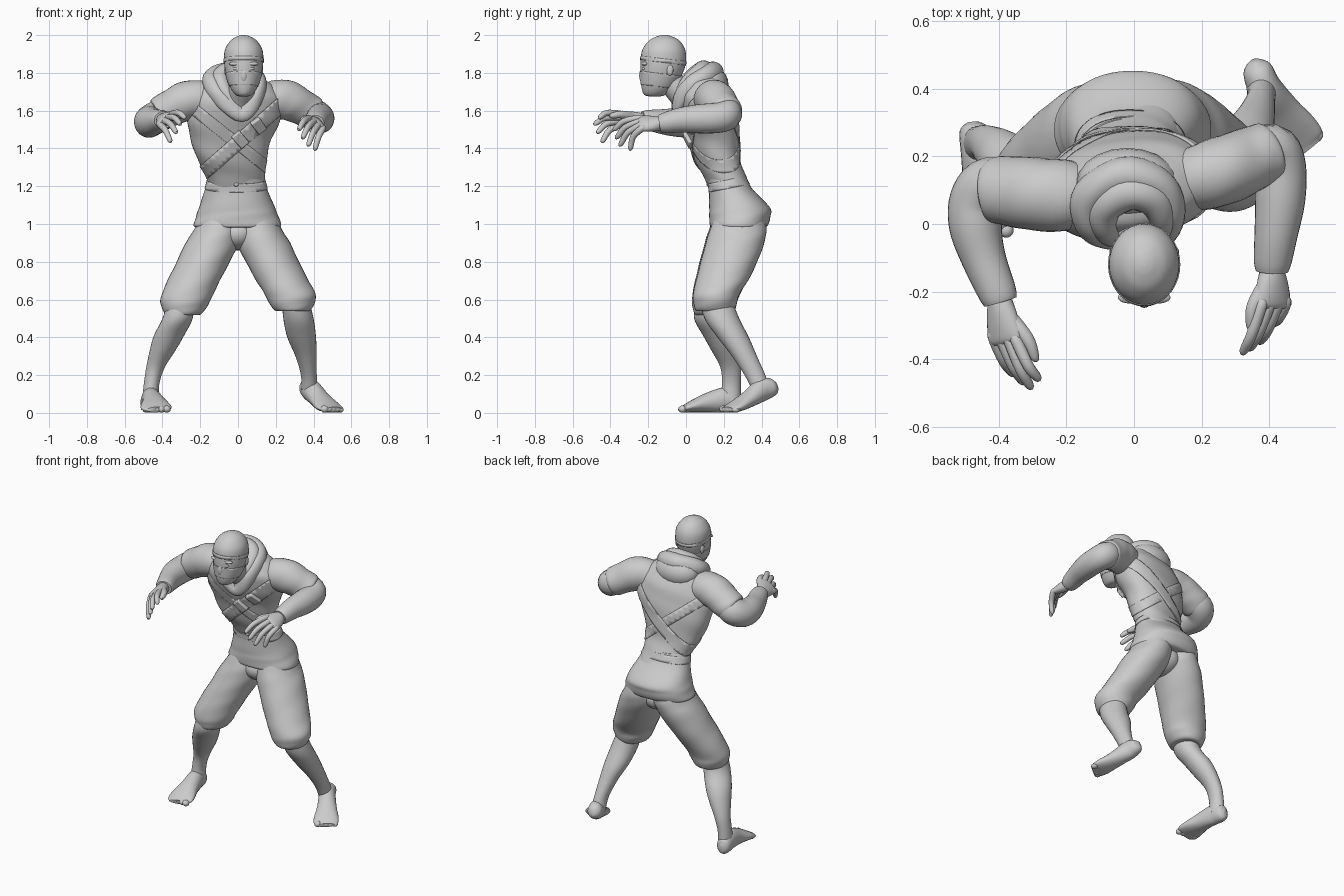
import bpy, bmesh, math
from mathutils import Vector, Matrix
from mathutils.bvhtree import BVHTree


def finish(name, bm):
    bmesh.ops.recalc_face_normals(bm, faces=bm.faces)
    me = bpy.data.meshes.new(name)
    bm.to_mesh(me)
    bm.free()
    ob = bpy.data.objects.new(name, me)
    bpy.context.collection.objects.link(ob)
    return ob


def spline(rows, steps, closed):
    n, out = len(rows), []
    get = lambda i: rows[i % n] if closed else rows[max(0, min(n - 1, i))]
    for i in range(n if closed else n - 1):
        p = [get(i + j) for j in (-1, 0, 1, 2)]
        for k in range(steps):
            t = k / steps
            out.append([0.5 * (2 * b + (c - a) * t + (2 * a - 5 * b + 4 * c - d) * t * t
                               + (3 * b - a - 3 * c + d) * t ** 3) for a, b, c, d in zip(*p)])
    return out if closed else out + [list(rows[-1])]


def loft(name, rows, ref=(0, 0, 1), flat=False, sides=28, steps=5, closed=False, fold=0, e=1.0):
    """Smooth tube through rows (x, y, z, half-size along ref, half-size across)."""
    pts = spline(rows, steps, closed)
    n, bm, rings = len(pts), bmesh.new(), []
    for i, p in enumerate(pts):
        nxt = pts[(i + 1) % n] if closed else pts[min(i + 1, n - 1)]
        prv = pts[i - 1] if closed else pts[max(i - 1, 0)]
        t = Vector((0, 0, 1)) if flat else (Vector(nxt[:3]) - Vector(prv[:3])).normalized()
        u = Vector(ref)
        u = (u - t * u.dot(t)).normalized()
        v = t.cross(u)
        ring = []
        for k in range(sides):
            g = 2 * math.pi * k / sides
            c, s = math.cos(g), math.sin(g)
            c, s = math.copysign(abs(c) ** e, c), math.copysign(abs(s) ** e, s)
            f = 1 + fold * math.sin(2 * g + i * 0.6) * math.sin(i * 0.35 + g)
            ring.append(bm.verts.new(Vector(p[:3]) + u * c * max(p[3], .002) * f
                                     + v * s * max(p[4], .002) * f))
        rings.append(ring)
    for i in range(n if closed else n - 1):
        r0, r1 = rings[i], rings[(i + 1) % n]
        for k in range(sides):
            j = (k + 1) % sides
            bm.faces.new((r0[k], r0[j], r1[j], r1[k]))
    if not closed:
        bm.faces.new(rings[0])
        bm.faces.new(rings[-1])
    return finish(name, bm)


def ball(name, loc, size):
    bm = bmesh.new()
    bmesh.ops.create_uvsphere(bm, u_segments=20, v_segments=12, radius=1,
                              matrix=Matrix.Translation(loc) @ Matrix.Diagonal((*size, 1)))
    return finish(name, bm)


def band(name, source, point, normal, width, thick):
    """Strip of a surface between two parallel planes, thickened outwards."""
    bm = bmesh.new()
    bm.from_mesh(source.data)
    nv = Vector(normal).normalized()
    for s in (-1, 1):
        bmesh.ops.bisect_plane(bm, geom=bm.verts[:] + bm.edges[:] + bm.faces[:], clear_outer=True,
                               plane_co=Vector(point) + nv * s * width / 2, plane_no=nv * s)
    ob = finish(name, bm)
    m = ob.modifiers.new("thickness", 'SOLIDIFY')
    m.thickness, m.offset = thick, 1
    return ob


# Upper body and tunic skirt
torso = loft("vest", [(-.01, .245, 1.17, .15, .11), (-.012, .207, 1.25, .154, .11), (-.03, .167, 1.34, .183, .117),
                      (-.035, .145, 1.45, .215, .13), (-.02, .118, 1.56, .25, .145), (-.01, .098, 1.66, .24, .143),
                      (-.01, .09, 1.73, .195, .115), (-.01, .085, 1.78, .125, .08), (-.01, .085, 1.80, .03, .02)],
             ref=(1, .17, 0), flat=True, sides=48, fold=.02, e=.88)
skirt = loft("tunic_skirt", [(-.012, .207, 1.26, .145, .105), (-.01, .235, 1.19, .163, .113),
                             (-.005, .283, 1.09, .2, .16), (-.003, .285, 1.04, .218, .162),
                             (-.003, .278, .99, .232, .152), (0, .275, .98, .2, .13)],
             ref=(1, 0, 0), flat=True, sides=48, fold=.01, e=.9)
band("waist_sash", skirt, (0, .22, 1.21), (0, -.2, 1), .045, .004)
ball("sash_button", (-.01, .118, 1.21), (.014, .01, .012))
band("chest_strap", torso, (.06, 0, 1.485), (-.66, 0, .75), .075, .006)
band("vest_lapel", torso, (-.06, 0, 1.47), (.62, 0, .78), .06, .003)

# Buckles resting on the chest strap
tree = BVHTree.FromPolygons([v.co for v in torso.data.vertices], [p.vertices[:] for p in torso.data.polygons])
for i, (x, z) in enumerate([(.01, 1.45), (.105, 1.525)]):
    loc, nor, _, _ = tree.ray_cast(Vector((x, -1, z)), Vector((0, 1, 0)))
    bm = bmesh.new()
    rot = nor.to_track_quat('Z', 'Y').to_matrix().to_4x4() @ Matrix.Rotation(math.radians(42), 4, 'Z')
    bmesh.ops.create_cube(bm, size=1, matrix=Matrix.Translation(loc + nor * .01) @ rot
                          @ Matrix.Diagonal((.055, .085, .03, 1)))
    ob = finish(f"buckle_{i}", bm)
    b = ob.modifiers.new("bevel", 'BEVEL')
    b.width, b.segments = .006, 2

# Head, face wrap and neck
head = loft("head", [(.03, -.165, 1.675, .015, .02), (.03, -.165, 1.683, .042, .055), (.03, -.15, 1.72, .07, .085),
                     (.03, -.133, 1.78, .091, .107), (.03, -.121, 1.85, .103, .12), (.03, -.118, 1.92, .1, .114),
                     (.03, -.115, 1.97, .07, .082), (.03, -.115, 1.993, .034, .04), (.03, -.115, 2.0, .01, .012)],
            ref=(1, 0, 0), flat=True, sides=36)
band("head_wrap", head, (.03, -.12, 1.865), (0, .12, 1), .02, .003)
band("face_mask", head, (.03, -.12, 1.76), (0, .12, 1), .07, .003)
ball("nose", (.03, -.228, 1.785), (.02, .02, .04))
for s in (-1, 1):
    ball("eye", (.03 + s * .038, -.222, 1.822), (.019, .012, .01))
    ball("brow", (.03 + s * .042, -.217, 1.848), (.036, .018, .012))
    ball("ear", (.03 + s * .092, -.085, 1.815), (.011, .018, .03))
loft("neck", [(.03, -.1, 1.79, .06, .06), (.025, -.06, 1.73, .068, .068), (.01, .01, 1.67, .085, .09),
              (0, .06, 1.6, .1, .1)], ref=(1, 0, 0))

# Hood lying round the neck, with an inner fold and a drape behind
hood = [(.02, -.05, 1.575, .036, .025), (-.075, -.045, 1.645, .042, .03), (-.13, .0, 1.72, .05, .045),
        (-.13, .085, 1.775, .055, .052), (-.03, .145, 1.80, .06, .055), (.07, .115, 1.785, .055, .052),
        (.11, .035, 1.735, .05, .042), (.09, -.035, 1.655, .042, .03)]
loft("hood_outer_roll", hood, closed=True, fold=.03)
loft("hood_inner_roll", [(.02 + (x - .02) * .7, y * .72 - .01, z + .015, a * .85, b * .95) for x, y, z, a, b in hood],
     closed=True, fold=.03)
ball("hood_back_drape", (-.02, .12, 1.74), (.15, .105, .1))

# Sleeves and forearms
loft("right_sleeve", [(-.14, .085, 1.65, .08, .09), (-.2, .085, 1.66, .1, .105), (-.28, .088, 1.65, .104, .108),
                      (-.35, .095, 1.617, .096, .105), (-.41, .1, 1.585, .092, .098), (-.425, .1, 1.577, .08, .085)],
     fold=.02)
loft("left_sleeve", [(.13, .125, 1.65, .08, .085), (.2, .138, 1.66, .102, .098), (.27, .16, 1.653, .105, .102),
                     (.34, .19, 1.617, .094, .096), (.39, .21, 1.59, .09, .092), (.405, .216, 1.582, .075, .08)],
     fold=.02)
arms = {
    "right": [(-.36, .095, 1.61, .08, .08), (-.425, .11, 1.57, .085, .088), (-.465, .065, 1.545, .085, .082),
              (-.468, -.01, 1.54, .082, .078), (-.445, -.1, 1.54, .07, .066), (-.405, -.2, 1.55, .054, .057),
              (-.395, -.23, 1.55, .046, .05)],
    "left": [(.34, .185, 1.62, .08, .08), (.405, .215, 1.58, .082, .082), (.433, .165, 1.562, .08, .076),
             (.432, .07, 1.557, .077, .074), (.42, -.03, 1.55, .066, .064), (.41, -.11, 1.535, .055, .056),
             (.408, -.14, 1.53, .046, .048)]}
for side, rows in arms.items():
    loft(side + "_forearm", rows)


# Hands: palm, four fingers, thumb
def hand(side, wrist, index, little, tips, thumb):
    w, k0, k1 = Vector(wrist), Vector(index), Vector(little)
    across, mid = k1 - k0, (k0 + k1) / 2
    half = across.length / 2 + .014
    loft(side + "_palm", [(*w, .036, .036), (*w.lerp(mid, .35), half * .85, .034), (*w.lerp(mid, .75), half, .028),
                          (*mid, half, .021), (*w.lerp(mid, 1.1), half * .8, .012)], ref=across, sides=20)
    for i, tip in enumerate(tips):
        k, t = k0.lerp(k1, i / 3), Vector(tip)
        bend = k.lerp(t, .5) + Vector((0, -.012, .014))
        loft(f"{side}_finger_{i}", [(*k.lerp(w, .15), .016, .016), (*k, .018, .018), (*bend, .0165, .0165),
                                    (*k.lerp(t, .9), .0135, .0135), (*t, .005, .005)], ref=across, sides=12, steps=4)
    b, t = w.lerp(k0, .3), Vector(thumb)
    knee = b.lerp(t, .5) + (k0 - k1).normalized() * .02
    loft(side + "_thumb", [(*b, .026, .026), (*knee, .021, .021), (*b.lerp(t, .9), .015, .015), (*t, .005, .005)],
         ref=across, sides=12, steps=4)


hand("right", (-.397, -.225, 1.55), (-.345, -.35, 1.583), (-.415, -.335, 1.53),
     [(-.28, -.465, 1.565), (-.303, -.49, 1.53), (-.325, -.475, 1.485), (-.355, -.45, 1.435)], (-.285, -.405, 1.575))
hand("left", (.408, -.135, 1.53), (.375, -.245, 1.56), (.448, -.235, 1.505),
     [(.32, -.387, 1.50), (.34, -.375, 1.455), (.37, -.355, 1.415), (.405, -.3, 1.392)], (.34, -.315, 1.545))

# Baggy knee-length trousers
for side, s, dz, dy in (("right", -1, 0, 0), ("left", 1, .02, .005)):
    loft(side + "_trouser_leg", [(x * s, y + dy, z, a, b) for x, y, z, a, b in
         [(.1, .28, 1.04, .1, .13), (.108, .272, .97, .125, .15), (.135, .255, .9, .142, .155),
          (.183, .222, .8, .141, .15), (.235, .185, .7, .139, .138), (.275, .155, .61 + dz, .135, .123),
          (.285, .15, .56 + dz, .12, .115), (.29, .148, .52 + dz, .09, .098), (.295, .148, .525 + dz, .05, .06)]],
         ref=(1, 0, 0), flat=True, sides=36, fold=.012)
ball("trouser_crotch", (0, .26, .95), (.11, .13, .09))

# Shins
loft("right_shin", [(-.3, .13, .6, .07, .08), (-.32, .13, .5, .08, .087), (-.365, .175, .41, .08, .085),
                    (-.395, .205, .34, .07, .076), (-.437, .237, .24, .049, .055), (-.458, .24, .15, .041, .05),
                    (-.463, .235, .06, .045, .055)], ref=(1, 0, 0), flat=True)
loft("left_shin", [(.3, .15, .62, .07, .085), (.32, .19, .5, .08, .092), (.337, .25, .4, .076, .083),
                   (.36, .31, .3, .056, .066), (.375, .365, .2, .042, .055), (.378, .4, .12, .045, .05)],
     ref=(1, 0, 0), flat=True)

# Feet: right one flat, left one with a raised heel
feet = {
    "right": ((1, 0, 0), [(-.477, .302, .05, .015, .025), (-.474, .28, .052, .042, .05), (-.462, .21, .068, .05, .066),
                          (-.447, .12, .055, .06, .053), (-.437, .04, .036, .08, .034), (-.43, -.005, .023, .08, .021),
                          (-.425, -.028, .018, .06, .014)]),
    "left": ((.85, .5, 0), [(.357, .482, .142, .015, .022), (.364, .46, .135, .042, .046), (.385, .405, .122, .05, .06),
                            (.43, .335, .075, .06, .045), (.468, .275, .04, .075, .033), (.493, .235, .023, .075, .021),
                            (.508, .215, .018, .055, .013)])}
for side, (ref, rows) in feet.items():
    loft(side + "_foot", rows, ref=ref, sides=24)
    end, across = Vector(rows[-2][:3]), Vector(ref).normalized()
    fwd = (Vector(rows[-1][:3]) - end).normalized()
    s = 1 if side == "right" else -1
    for i in range(5):
        p = end + across * s * (.05 - i * .026) + fwd * (.014 - i * .004)
        ball(f"{side}_toe_{i}", (p.x, p.y, .02 - i * .001), (.021, .022, .019 - i * .001))

# Smooth shading with kept edges
bpy.ops.object.select_all(action='SELECT')
bpy.context.view_layer.objects.active = torso
bpy.ops.object.shade_smooth_by_angle(angle=math.radians(50))
